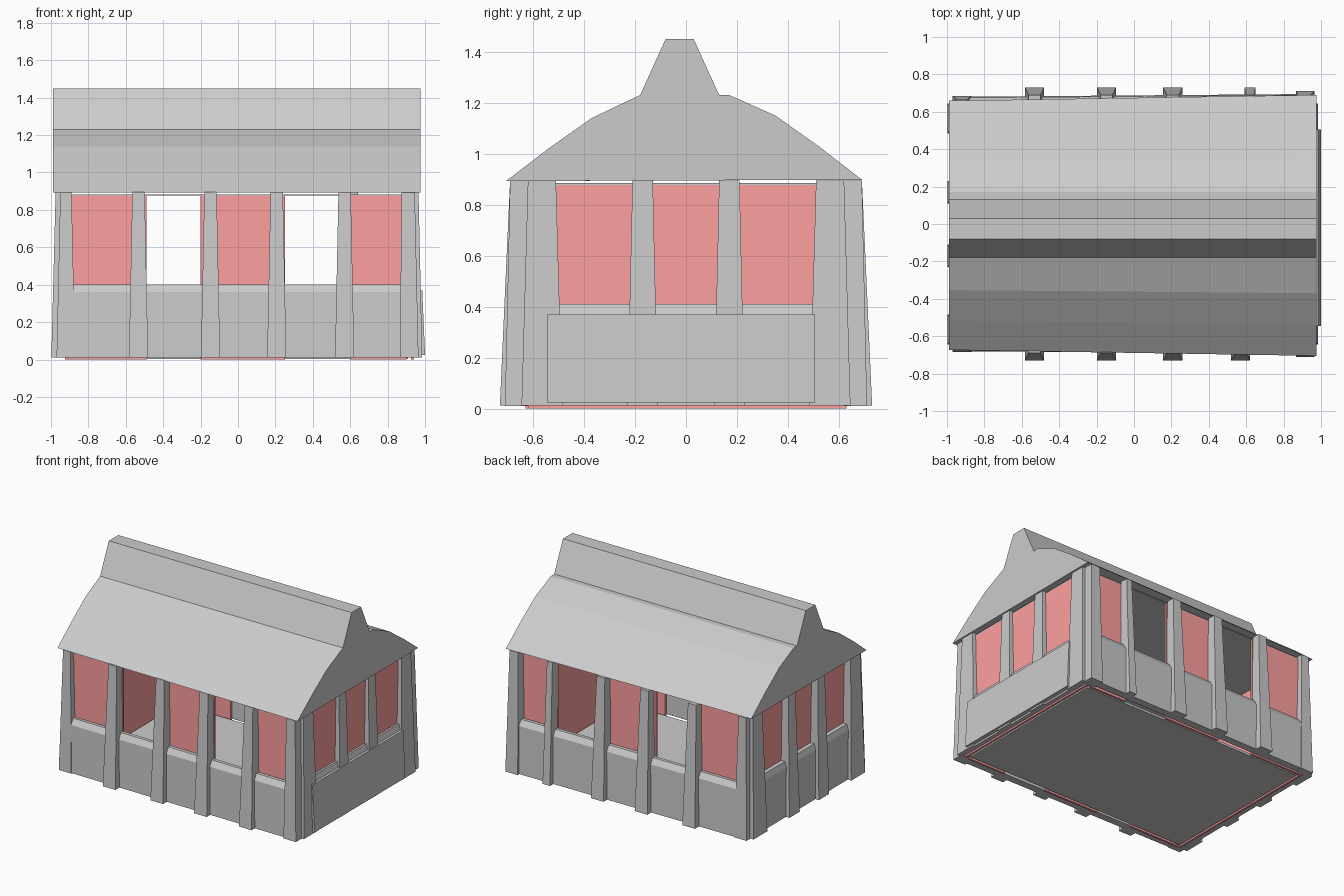
import bpy

if "Cube" in bpy.data.objects:
    bpy.data.objects.remove(bpy.data.objects["Cube"])

red = bpy.data.materials.new("red_panel")
red.diffuse_color = (1.0, 0.35, 0.35, 1)
red.use_nodes = True
red.node_tree.nodes["Principled BSDF"].inputs["Base Color"].default_value = red.diffuse_color


def mesh(name, verts, faces, mat=None):
    me = bpy.data.meshes.new(name)
    me.from_pydata(verts, [], faces)
    ob = bpy.data.objects.new(name, me)
    bpy.context.collection.objects.link(ob)
    if mat:
        me.materials.append(mat)
    return ob


def loft(name, a, b, mat=None):
    """Solid between two matching loops of points, ordered clockwise or not."""
    n = len(a)
    faces = [(i, (i + 1) % n, n + (i + 1) % n, n + i) for i in range(n)]
    faces += [tuple(range(n))[::-1], tuple(range(n, 2 * n))]
    ob = mesh(name, a + b, faces, mat)
    import bmesh
    bm = bmesh.new()
    bm.from_mesh(ob.data)
    bmesh.ops.recalc_face_normals(bm, faces=bm.faces)
    bm.to_mesh(ob.data)
    bm.free()
    return ob


def taper(name, base, top, z0, z1, mat=None):
    """Box whose base and top rectangles (x0, x1, y0, y1) may differ."""
    def ring(r, z):
        return [(r[0], r[2], z), (r[1], r[2], z), (r[1], r[3], z), (r[0], r[3], z)]
    return loft(name, ring(base, z0), ring(top, z1), mat)


def box(name, r, z0, z1, mat=None):
    return taper(name, r, r, z0, z1, mat)


# Roof with raised ridge, eaves slightly narrower at the left end
profile = [(-0.705, 0.893), (-0.54, 1.02), (-0.37, 1.14), (-0.18, 1.23), (-0.08, 1.45),
           (0.03, 1.45), (0.13, 1.23), (0.17, 1.23), (0.35, 1.15), (0.52, 1.03), (0.69, 0.898)]
left = [(-0.99, y * (0.955 if abs(y) > 0.3 else 1), z) for y, z in profile]
right = [(0.975, y, z) for y, z in profile]
loft("roof", left, right)
box("ceiling", (-0.93, 0.94, -0.63, 0.63), 0.877, 0.883)
box("floor", (-0.9, 0.91, -0.6, 0.6), 0.003, 0.02)

# Long sides: sill walls, columns, corner posts and red panels
for s, side in ((-1, "front"), (1, "back")):
    sill = [(0.67, 0.012), (0.695, 0.012), (0.69, 0.36), (0.665, 0.4), (0.64, 0.4), (0.64, 0.012)]
    loft(side + "_sill_wall",
         [(-0.95, s * (y - 0.015), z) for y, z in sill],
         [(0.95, s * y, z) for y, z in sill])
    for i, x in enumerate((-0.532, -0.147, 0.207, 0.57)):
        w, wt = 0.051, 0.033
        if s == 1 and i == 3:
            x, w, wt = 0.62, 0.03, 0.022
        taper(f"{side}_column_{i + 1}",
              (x - w, x + w, s * 0.64, s * 0.73), (x - wt, x + wt, s * 0.63, s * 0.69), 0.012, 0.895)
    taper(side + "_left_corner_post", (-0.97, -0.87, s * 0.6, s * 0.685),
          (-0.95, -0.89, s * 0.6, s * 0.665), 0.01, 0.895)
    taper(side + "_right_corner_post", (0.865, 0.965, s * 0.62, s * 0.71),
          (0.875, 0.945, s * 0.61, s * 0.69), 0.01, 0.895)
    for i, (x0, x1) in enumerate(((-0.91, -0.49), (-0.2, 0.25), (0.6, 0.9))):
        box(f"{side}_red_panel_{i + 1}", (x0, x1, s * 0.615, s * 0.63), 0, 0.88, red)

# End walls: sill walls, columns, corner pilasters and red panels
for s, side, inner, foot, head in ((-1, "left", 0.92, 0.998, 0.975), (1, "right", 0.935, 0.985, 0.965)):
    sill = [(inner + 0.005, 0.012), (0.97, 0.012), (0.967, 0.37), (0.955, 0.41), (inner + 0.005, 0.41)]
    loft(side + "_sill_wall", [(s * x, -0.63, z) for x, z in sill], [(s * x, 0.63, z) for x, z in sill])
    for t in (-1, 1):
        taper(f"{side}_column_{'front' if t < 0 else 'back'}",
              (s * inner, s * foot, t * 0.11, t * 0.23), (s * inner, s * head, t * 0.13, t * 0.21),
              0.012, 0.895)
        taper(f"{side}_pilaster_{'front' if t < 0 else 'back'}",
              (s * inner, s * foot, t * 0.485, t * 0.645), (s * inner, s * head, t * 0.51, t * 0.62),
              0.012, 0.895)
    box(side + "_red_panel", (s * (inner - 0.01), s * (inner + 0.005), -0.62, 0.63), 0, 0.885, red)

# Raised plinth slab on the right end
taper("right_plinth", (0.96, 1.0, -0.545, 0.505), (0.96, 0.985, -0.545, 0.505), 0.025, 0.37)
